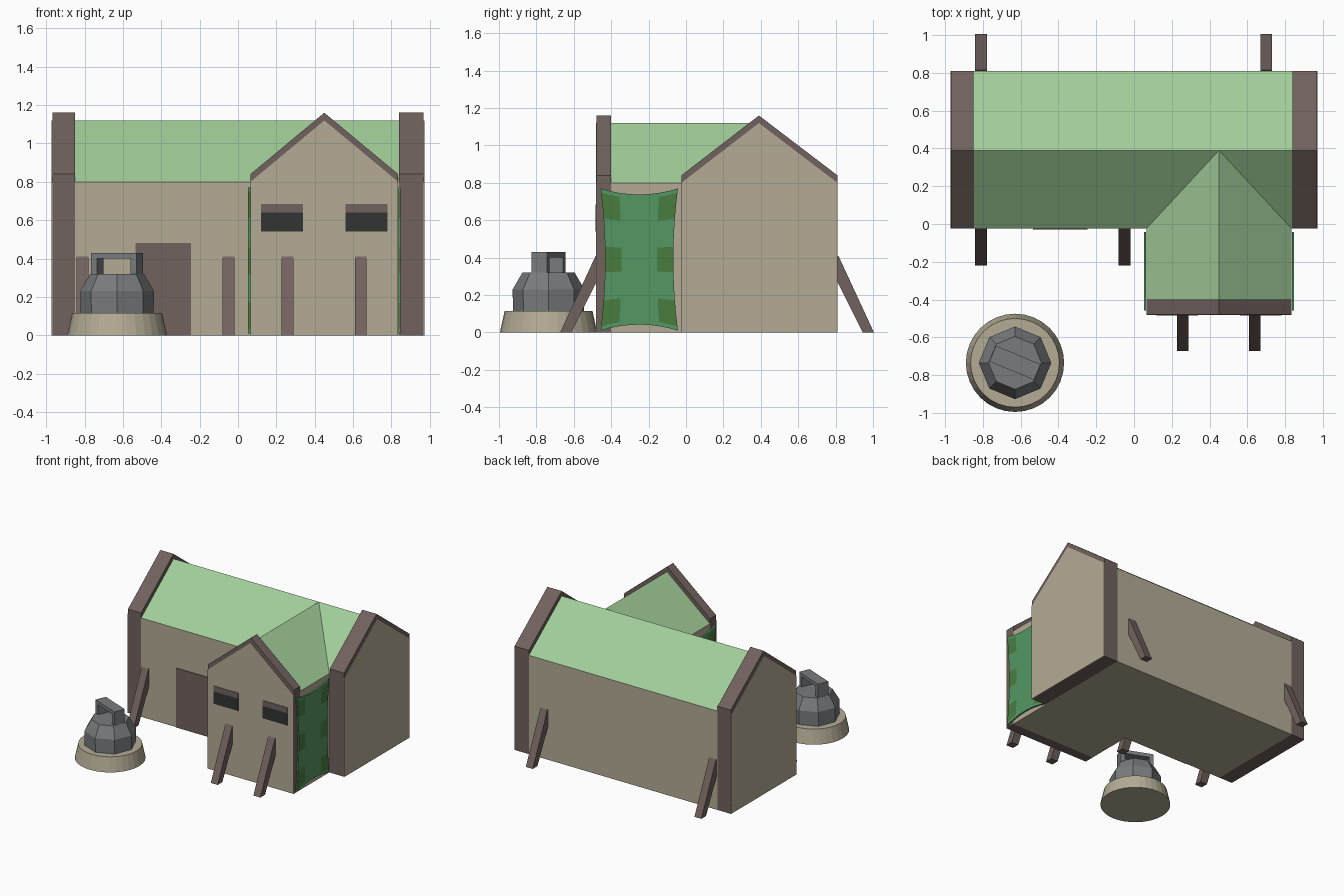
import bpy, bmesh, math
from mathutils import Matrix, Vector

if "Cube" in bpy.data.objects:
    bpy.data.objects.remove(bpy.data.objects["Cube"])


def material(name, r, g, b):
    m = bpy.data.materials.new(name)
    m.diffuse_color = (*[(c / 255) ** 2.2 for c in (r, g, b)], 1)
    m.use_nodes = True
    m.node_tree.nodes["Principled BSDF"].inputs["Base Color"].default_value = m.diffuse_color
    return m


PLASTER = material("plaster", 178, 170, 148)
WOOD = material("wood", 112, 98, 94)
ROOF = material("roof_green", 160, 204, 152)
CLOTH = material("cloth_green", 84, 150, 98)
PATCH = material("patch_green", 74, 124, 66)
GLASS = material("dark_glass", 54, 56, 56)
METAL = material("metal", 120, 122, 124)


def finish(name, bm, *mats):
    bmesh.ops.recalc_face_normals(bm, faces=bm.faces)
    me = bpy.data.meshes.new(name)
    bm.to_mesh(me)
    bm.free()
    for m in mats:
        me.materials.append(m)
    ob = bpy.data.objects.new(name, me)
    bpy.context.collection.objects.link(ob)
    return ob


def prism(name, pts, a, b, axis, *mats):
    """Extrude a (horizontal, z) profile along x or y; sloped tops take the second material."""
    bm = bmesh.new()

    def place(d, p):
        return (d, p[0], p[1]) if axis == "x" else (p[0], d, p[1])
    face = bm.faces.new([bm.verts.new(place(a, p)) for p in pts])
    new = bmesh.ops.extrude_face_region(bm, geom=[face])["geom"]
    shift = Vector((b - a, 0, 0) if axis == "x" else (0, b - a, 0))
    bmesh.ops.translate(bm, verts=[v for v in new if isinstance(v, bmesh.types.BMVert)], vec=shift)
    bmesh.ops.recalc_face_normals(bm, faces=bm.faces)
    if len(mats) > 1:
        for f in bm.faces:
            if f.normal.z > 0.1:
                f.material_index = 1
    return finish(name, bm, *mats)


def gable(lo, hi, mid, lift=0.0):
    return [(lo, 0), (hi, 0), (hi, 0.8 + lift), (mid, 1.12 + lift), (lo, 0.8 + lift)]


def box(name, x, y, z, mat):
    return prism(name, [(x[0], z[0]), (x[1], z[0]), (x[1], z[1]), (x[0], z[1])], y[0], y[1], "y", mat)


# Main hall and its framed gable ends
main = (-0.025, 0.81, 0.39)
prism("main_hall", gable(*main), -0.85, 0.84, "x", PLASTER, ROOF)
for side, inner, outer in (("left", -0.85, -0.968), ("right", 0.84, 0.968)):
    s = math.copysign(0.003, outer)
    prism(side + "_end_frame", gable(*main, 0.04), inner, outer, "x", WOOD)
    prism(side + "_end_panel", gable(*main), outer - s, outer + s, "x", PLASTER)

# Front wing with framed gable
wing = (0.065, 0.835, 0.45)
prism("wing", gable(*wing), -0.40, 0.39, "y", PLASTER, ROOF)
prism("wing_frame", gable(*wing, 0.04), -0.478, -0.40, "y", WOOD)
prism("wing_front_panel", gable(*wing), -0.481, -0.475, "y", PLASTER)

# Door and windows
box("door", (-0.535, -0.245), (-0.03, -0.02), (0, 0.48), WOOD)
for i, x in enumerate((0.12, 0.56)):
    box(f"window_{i}", (x, x + 0.22), (-0.484, -0.47), (0.54, 0.64), GLASS)
    box(f"lintel_{i}", (x, x + 0.22), (-0.484, -0.47), (0.64, 0.685), WOOD)

# Leaning wall struts: x centre, wall y, outward direction
STRUTS = [(-0.81, -0.025, -1), (-0.05, -0.025, -1), (0.258, -0.478, -1),
          (0.64, -0.478, -1), (-0.81, 0.81, 1), (0.70, 0.81, 1)]
for i, (x, y, d) in enumerate(STRUTS):
    profile = [(y + d * 0.195, 0), (y + d * 0.135, 0), (y - d * 0.005, 0.28),
               (y - d * 0.005, 0.40), (y + d * 0.005, 0.41)]
    prism(f"strut_{i}", profile, x - 0.031, x + 0.031, "x", WOOD)

# Stretched cloths with darker patches on both wing sides
U = [0, 0.12, 0.24, 0.37, 0.5, 0.63, 0.76, 0.88, 1]
V = [0, 0.03, 0.12, 0.21, 0.31, 0.41, 0.5, 0.59, 0.69, 0.79, 0.88, 0.97, 1]


def cloth(name, x, d):
    bm = bmesh.new()
    rows = []
    for v in V:
        row = []
        for u in U:
            a, b = 2 * u - 1, 2 * v - 1
            y = -0.25 + 0.207 * a * (1 - 0.12 * (1 - b * b))
            z = 0.39 + 0.38 * b * (1 - 0.085 * (1 - a * a))
            row.append(bm.verts.new((x, y, z)))
        rows.append(row)
    for j in range(len(V) - 1):
        vm = (V[j] + V[j + 1]) / 2
        for i in range(len(U) - 1):
            um = (U[i] + U[i + 1]) / 2
            f = bm.faces.new((rows[j][i], rows[j][i + 1], rows[j + 1][i + 1], rows[j + 1][i]))
            band = any(lo < vm < lo + 0.18 for lo in (0.03, 0.41, 0.79))
            f.material_index = int(band and abs(um - 0.5) > 0.26)
    ob = finish(name, bm, CLOTH, PATCH)
    mod = ob.modifiers.new("thickness", "SOLIDIFY")
    mod.thickness = 0.012
    mod.offset = 0


cloth("left_cloth", 0.058, -1)
cloth("right_cloth", 0.842, 1)


# Round plinth and faceted pot
CENTRE = Vector((-0.63, -0.735, 0))


def turned(name, rings, sides, mat):
    bm = bmesh.new()
    loops = [[bm.verts.new(CENTRE + Vector((r * math.cos(k * math.tau / sides),
                                            r * math.sin(k * math.tau / sides), z)))
              for k in range(sides)] for r, z in rings]
    for a, b in zip(loops, loops[1:]):
        for k in range(sides):
            n = (k + 1) % sides
            bm.faces.new((a[k], a[n], b[n], b[k]))
    bm.faces.new(loops[0])
    bm.faces.new(loops[-1])
    return finish(name, bm, mat)


turned("plinth", [(0.26, 0), (0.235, 0.115)], 32, PLASTER)
turned("pot", [(0.19, 0.11), (0.192, 0.23), (0.14, 0.32)], 8, METAL)

# Bridge handle across the pot, turned off axis
handle = prism("handle", [(-0.128, 0.31), (-0.095, 0.31), (-0.095, 0.40), (0.095, 0.40),
                          (0.095, 0.31), (0.128, 0.31), (0.128, 0.43), (-0.128, 0.43)],
               -0.045, 0.045, "y", METAL)
handle.data.transform(Matrix.Translation(CENTRE) @ Matrix.Rotation(math.radians(-22.5), 4, "Z"))
